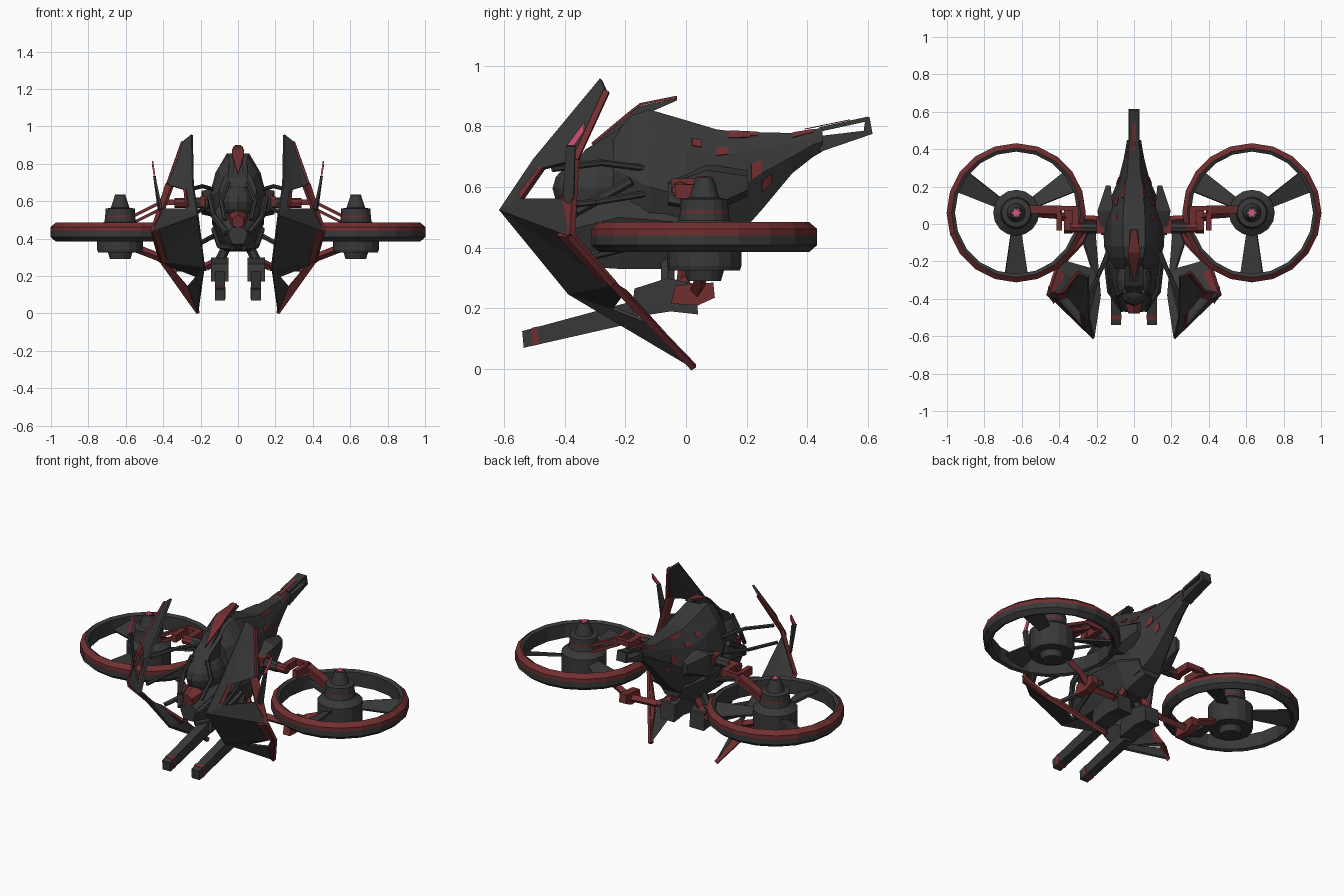
import bpy, bmesh, math
from mathutils import Vector, Matrix

if "Cube" in bpy.data.objects:
    bpy.data.objects.remove(bpy.data.objects["Cube"])


def material(name, rgb):
    m = bpy.data.materials.new(name)
    m.diffuse_color = (*rgb, 1)
    m.use_nodes = True
    m.node_tree.nodes["Principled BSDF"].inputs["Base Color"].default_value = m.diffuse_color
    return m


DARK = material("charcoal", (0.040, 0.040, 0.041))
RED = material("dark_red", (0.165, 0.028, 0.030))
PINK = material("pink", (0.75, 0.09, 0.2))


def finish(name, bm, mats, mirror=True, solid=0, rule=None):
    bmesh.ops.recalc_face_normals(bm, faces=bm.faces)
    if rule:
        for f in bm.faces:
            f.material_index = rule(f.calc_center_median())
    me = bpy.data.meshes.new(name)
    bm.to_mesh(me)
    bm.free()
    for m in mats:
        me.materials.append(m)
    ob = bpy.data.objects.new(name, me)
    bpy.context.collection.objects.link(ob)
    if solid:
        s = ob.modifiers.new("thickness", 'SOLIDIFY')
        s.thickness, s.offset = solid, 0
    if mirror:
        ob.modifiers.new("mirror", 'MIRROR')
    return ob


def bar(bm, a, b, r1, r2=None, n=6):
    a, b = Vector(a), Vector(b)
    d = b - a
    mat = Matrix.Translation((a + b) / 2) @ d.to_track_quat('Z', 'Y').to_matrix().to_4x4()
    bmesh.ops.create_cone(bm, cap_ends=True, segments=n, radius1=r1,
                          radius2=r1 if r2 is None else r2, depth=d.length, matrix=mat)


def bars(name, path, r, mat, n=6, mirror=True):
    bm = bmesh.new()
    for a, b in zip(path, path[1:]):
        bar(bm, a, b, r, n=n)
    return finish(name, bm, [mat], mirror)


def box(name, center, size, mat):
    bm = bmesh.new()
    m = Matrix.Translation(center) @ Matrix.Diagonal((*size, 1))
    bmesh.ops.create_cube(bm, size=1, matrix=m)
    return finish(name, bm, [mat])


def plates(name, faces, mat, solid=0.012):
    bm = bmesh.new()
    for f in faces:
        bm.faces.new([bm.verts.new(p) for p in f])
    bmesh.ops.remove_doubles(bm, verts=bm.verts, dist=1e-4)
    return finish(name, bm, [mat], True, solid)


def prism(name, yz, x0, x1, mat, mirror=False):
    bm = bmesh.new()
    f = bm.faces.new([bm.verts.new((x0, y, z)) for y, z in yz])
    r = bmesh.ops.extrude_face_region(bm, geom=[f])
    bmesh.ops.translate(bm, vec=(x1 - x0, 0, 0),
                        verts=[v for v in r["geom"] if isinstance(v, bmesh.types.BMVert)])
    return finish(name, bm, [mat], mirror)


def skin(bm, rings, caps=True, close=False):
    vs = [[bm.verts.new(p) for p in r] for r in rings]
    n = len(vs[0])
    for a, b in list(zip(vs, vs[1:])) + ([(vs[-1], vs[0])] if close else []):
        for i in range(n):
            bm.faces.new((a[i], a[(i + 1) % n], b[(i + 1) % n], b[i]))
    if caps:
        bm.faces.new(vs[0])
        bm.faces.new(vs[-1])


def half_section(s):
    # section: y, top z, top width, middle z, middle width, bottom z, bottom width
    y, zt, wt, zm, wm, zb, wb = s
    return [Vector(p) for p in ((wt, y, zt), (wt * .4 + wm * .6, y, zt * .6 + zm * .4),
                                (wm, y, zm), (wb, y, zb))]


def loft(name, sections):
    bm = bmesh.new()
    rings = []
    for s in sections:
        half = half_section(s)
        rings.append(half + [Vector((-p.x, p.y, p.z)) for p in reversed(half)])
    skin(bm, rings)
    return finish(name, bm, [DARK], False)


def lathe(name, profile, center, n, mats, rule=None, close=False):
    bm = bmesh.new()
    rings = [[(center[0] + r * math.cos(2 * math.pi * i / n),
               center[1] + r * math.sin(2 * math.pi * i / n), z) for i in range(n)]
             for r, z in profile]
    skin(bm, rings, not close, close)
    return finish(name, bm, mats, True, rule=rule)


# Main hull
HULL = [
    (-.24, .77, .04, .66, .10, .42, .06), (-.18, .835, .05, .63, .14, .37, .07),
    (-.12, .855, .06, .60, .16, .36, .08), (0, .82, .06, .57, .165, .37, .08),
    (.10, .79, .055, .57, .14, .40, .07), (.14, .785, .05, .59, .125, .42, .06),
    (.21, .782, .042, .62, .095, .48, .04), (.25, .78, .038, .645, .08, .525, .035),
    (.35, .778, .03, .70, .055, .645, .022), (.42, .79, .025, .74, .042, .70, .018),
    (.45, .795, .024, .75, .038, .717, .017)]
loft("hull", HULL)


def hull_point(y, s):
    for a, b in zip(HULL, HULL[1:]):
        if y <= b[0]:
            t = (y - a[0]) / (b[0] - a[0])
            h = half_section([p + (q - p) * t for p, q in zip(a, b)])
            i = min(int(s), 2)
            return h[i].lerp(h[i + 1], s - i)


# Thin painted panels following the hull: y range, girth range
for i, (y0, y1, s0, s1) in enumerate([(.14, .21, .0, .3), (.21, .235, .0, .22), (.215, .25, 1.45, 2.0),
                                      (.35, .42, .0, .5), (.25, .28, 2.2, 2.5), (.02, .05, .55, .8),
                                      (.10, .14, .7, 1.0)]):
    plates("hull_panel_%d" % i, [[hull_point(y0, s0), hull_point(y1, s0),
                                  hull_point(y1, s1), hull_point(y0, s1)]], RED, .008)

# Open tail frame
prism("tail_top_bar", [(.44, .797), (.60, .832), (.60, .817), (.44, .782)], -.027, .027, DARK)
prism("tail_lower_bar", [(.44, .768), (.60, .787), (.615, .775), (.44, .715)], -.03, .03, DARK)
prism("tail_end_bar", [(.592, .830), (.605, .830), (.615, .775), (.585, .78)], -.03, .03, DARK)
prism("tail_stripe", [(.39, .789), (.54, .820), (.54, .823), (.39, .792)], -.012, .012, RED)

# Nose, cockpit bubble and frames
loft("nose", [
    (-.47, .46, .03, .42, .05, .37, .03), (-.38, .53, .06, .46, .10, .34, .05),
    (-.22, .60, .08, .50, .14, .33, .07), (.02, .55, .08, .48, .14, .33, .07),
    (.14, .50, .04, .46, .09, .39, .04)])
bm = bmesh.new()
bmesh.ops.create_uvsphere(bm, u_segments=12, v_segments=8, radius=1,
                          matrix=Matrix.Translation((0, -.30, .595)) @ Matrix.Diagonal((.095, .14, .10, 1)))
finish("canopy", bm, [DARK], False)
bm = bmesh.new()
bar(bm, (0, -.40, .50), (0, -.475, .49), .058, .035, 6)
finish("nose_cap", bm, [RED], False)
prism("brow", [(-.37, .675), (-.33, .725), (-.22, .79), (-.2, .68)], -.05, .05, DARK)
bars("canopy_frame", [(.05, -.36, .70), (.09, -.38, .60), (.07, -.45, .50)], .012, DARK)
bars("cheek_bar", [(.15, -.18, .62), (.13, -.36, .52), (.06, -.46, .43)], .016, DARK)
bars("chin_bar", [(.13, -.15, .45), (.10, -.36, .36), (.03, -.45, .35)], .014, DARK)

# Raised crest with a red cap
prism("crest", [(-.33, .72), (-.18, .845), (-.15, .868), (-.03, .893), (-.03, .885),
                (-.11, .85), (-.2, .78), (-.26, .72)], -.026, .026, DARK)
plates("crest_cap", [
    [(0, -.31, .742), (.033, -.18, .85), (0, -.18, .85)],
    [(.033, -.18, .85), (.033, -.15, .873), (0, -.15, .873), (0, -.18, .85)],
    [(.033, -.15, .873), (.014, -.03, .897), (0, -.03, .897), (0, -.15, .873)]], RED, .008)

# Tapered side pods
bm = bmesh.new()
skin(bm, [[(x0, y, z0), (x1, y, z0 + .02), (x1, y, z1 - .02), (x0, y, z1)] for y, x0, x1, z0, z1 in
          ((-.06, .11, .175, .53, .63), (.07, .11, .195, .51, .675), (.205, .125, .15, .57, .655))])
finish("side_pod", bm, [DARK])
box("pod_red_panel", (.18, -.01, .602), (.04, .08, .052), RED)

# Folded shields with window openings
F, T, T2 = (.215, -.612, .525), (.245, -.28, .955), (.295, -.262, .915)
I, M, O = (.24, -.50, .69), (.375, -.365, .69), (.455, -.38, .44)
P, B, L = (.41, -.24, .28), (.215, .025, .006), (.18, -.385, .25)
a, b, c, d = (.285, -.47, .66), (.35, -.39, .68), (.395, -.405, .56), (.275, -.54, .56)
e, f, g = (.225, -.24, .20), (.365, -.20, .255), (.27, -.10, .145)
plates("shield", [[I, a, T], [a, b, T2, T], [b, M, T2], [F, d, a, I], [F, O, c, d],
                  [F, L, P], [F, P, O], [L, e, f, P], [L, B, g, e]], DARK)
plates("shield_red_edge", [[c, O, M, b], [P, B, g, f]], RED, .016)
plates("shield_red_border", [[O, (.425, -.422, .445), (.375, -.272, .288), P]], RED, .018)
plates("window_red_trim", [[a, d, (.264, -.55, .575), (.272, -.48, .665)]], RED, .018)
bars("shield_rim", [T2, M, O, P, B], .014, RED, 4)
plates("shield_fin", [[(.42, -.37, .53), (.445, -.365, .735), (.448, -.395, .735), (.41, -.405, .56)]], DARK)
plates("shield_fin_tip", [[(.446, -.368, .738), (.455, -.336, .785), (.457, -.335, .815),
                           (.448, -.392, .738)]], PINK, .008)
bars("shield_upper_strut", [(.12, -.12, .66), (.19, -.28, .68), (.27, -.44, .66)], .011, DARK)
bars("shield_middle_strut", [(.13, -.12, .58), (.20, -.30, .55), (.25, -.50, .53)], .011, DARK)
bars("shield_lower_strut", [(.12, -.12, .42), (.23, -.36, .36)], .014, DARK)

# Rotor rings, hubs and blades
C = (.63, .06)


def radius(p):
    return math.hypot(abs(p.x) - C[0], p.y - C[1])


lathe("rotor_ring", [(.327, .475), (.345, .485), (.372, .462), (.372, .44),
                     (.372, .408), (.345, .385), (.327, .392)], C, 20, [DARK, RED],
      lambda p: int(radius(p) > .345 and p.z > .44), True)
lathe("rotor_hub", [(.055, .29), (.065, .325), (.118, .325), (.123, .34), (.123, .46),
                    (.085, .49), (.08, .515), (.08, .523), (.078, .56), (.05, .565), (.028, .632)],
      C, 16, [DARK, RED], lambda p: int(.514 < p.z < .524))
bm = bmesh.new()
bm.faces.new([bm.verts.new((C[0] + r * math.cos(k * math.pi / 6), C[1] + r * math.sin(k * math.pi / 6), .635))
              for k, r in enumerate([.028, .013] * 6)])
finish("rotor_light", bm, [PINK], solid=.004)
bm = bmesh.new()
for deg in (-90, 30, 150):
    m = Matrix.Translation((*C, .43)) @ Matrix.Rotation(math.radians(deg), 4, 'Z')
    bm.faces.new([bm.verts.new(m @ Vector(p)) for p in
                  ((.11, -.028, -.01), (.34, -.062, -.02), (.345, .062, .02), (.11, .028, .01))])
finish("rotor_blades", bm, [DARK], solid=.012)

# Upper rotor arms: a socket, an open red frame and two sloping links
bars("arm_socket", [(.12, -.02, .59), (.28, -.02, .59)], .03, DARK, 8)
bars("arm_joint", [(.265, -.02, .59), (.34, -.02, .59)], .026, RED, 8)
box("arm_inner_post", (.315, .03, .59), (.035, .13, .04), RED)
box("arm_outer_post", (.40, .03, .585), (.03, .13, .045), RED)
box("arm_cross_bar", (.36, .085, .595), (.10, .025, .03), RED)
plates("arm_links", [[(.39, y0, z), (.39, y1, z), (.56, y1, z - .085), (.56, y0, z - .085)]
                     for y0, y1, z in ((.055, .10, .605), (.06, .095, .57))], RED, .016)

# Lower rotor arms
bars("lower_arm", [(.05, .0, .37), (.09, -.01, .29), (.17, .02, .25), (.35, .03, .245),
                   (.42, .05, .30), (.55, .06, .35)], .022, RED, 4)
prism("lower_arm_joint", [(-.05, .215), (-.035, .275), (.09, .285), (.095, .235), (.04, .21)],
      .33, .375, RED, True)

# Guns under the belly
prism("gun_body", [(-.18, .17), (-.17, .265), (-.06, .30), (.03, .28), (.04, .18), (-.05, .19)],
      .05, .145, DARK, True)
prism("gun_barrel", [(-.535, .07), (-.54, .125), (-.17, .225), (-.16, .155)], .07, .122, DARK, True)
prism("gun_band", [(-.505, .076), (-.51, .135), (-.49, .14), (-.485, .081)], .068, .124, RED, True)
bars("gun_mount", [(.06, -.06, .36), (.10, -.06, .28)], .025, DARK)
